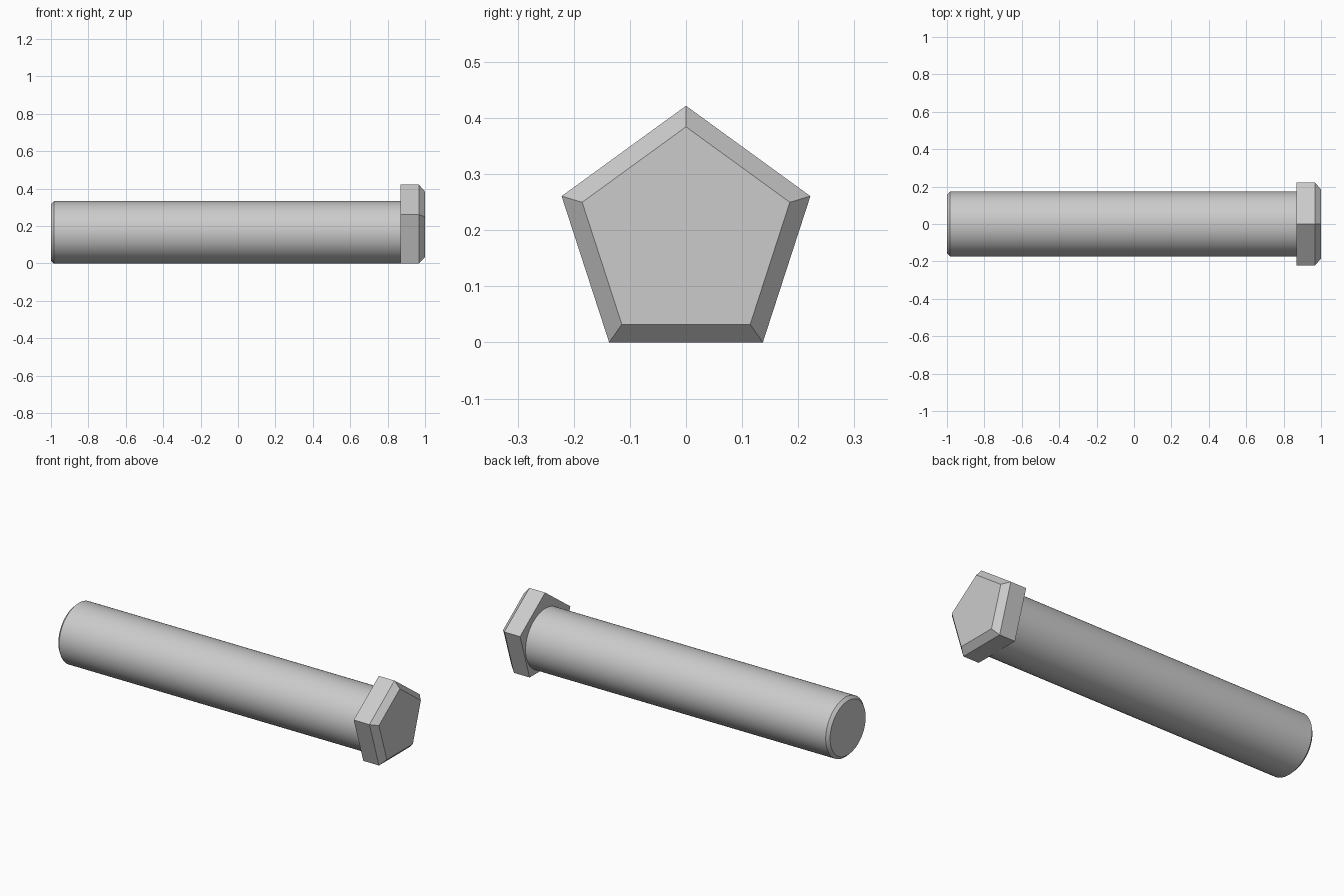
import bpy
import math

if "Cube" in bpy.data.objects:
    bpy.data.objects.remove(bpy.data.objects["Cube"])

steel = bpy.data.materials.new("grey steel")
steel.diffuse_color = (0.6, 0.6, 0.6, 1.0)
steel.use_nodes = True
steel.node_tree.nodes["Principled BSDF"].inputs["Base Color"].default_value = steel.diffuse_color


def loft(name, rings):
    """Skin matching rings of points and cap both ends."""
    n = len(rings[0])
    verts = [p for ring in rings for p in ring]
    faces = [list(range(n))[::-1],
             [(len(rings) - 1) * n + i for i in range(n)]]
    for r in range(len(rings) - 1):
        for i in range(n):
            j = (i + 1) % n
            faces.append([r * n + i, r * n + j, (r + 1) * n + j, (r + 1) * n + i])
    mesh = bpy.data.meshes.new(name)
    mesh.from_pydata(verts, [], faces)
    mesh.materials.append(steel)
    obj = bpy.data.objects.new(name, mesh)
    bpy.context.collection.objects.link(obj)
    return obj


def ring(x, ry, rz, cz, sides):
    """Ring around the x axis, first point at the top."""
    return [(x, -ry * math.sin(a), cz + rz * math.cos(a))
            for a in (2 * math.pi * i / sides for i in range(sides))]


# Long smooth shaft with a small chamfer at its free end
RY, RZ = 0.173, 0.1667
shaft = loft("bolt_shaft", [
    ring(-1.0, RY - 0.016, RZ - 0.016, RZ, 64),
    ring(-0.984, RY, RZ, RZ, 64),
    ring(0.872, RY, RZ, RZ, 64),
])
bpy.context.view_layer.objects.active = shaft
shaft.select_set(True)
bpy.ops.object.shade_smooth_by_angle(angle=math.radians(30))

# Five-sided head with a chamfered outer face
R = 0.2331
CZ = R * math.cos(math.pi / 5)
loft("bolt_head", [
    ring(0.87, R, R, CZ, 5),
    ring(0.967, R, R, CZ, 5),
    ring(1.0, 0.1946, 0.1946, CZ + 0.001, 5),
])
